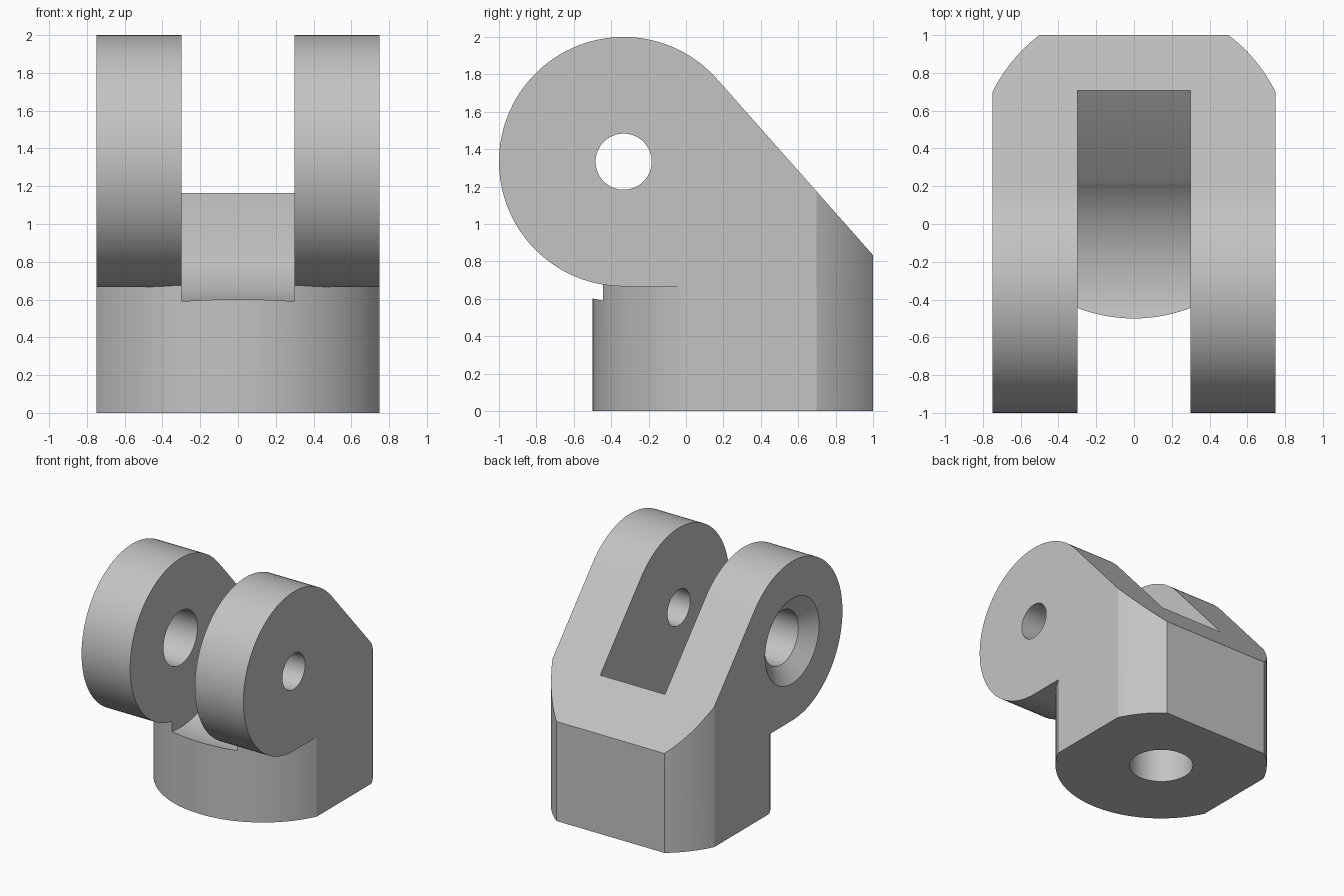
import bpy, bmesh, math
from mathutils import Vector

if "Cube" in bpy.data.objects:
    bpy.data.objects.remove(bpy.data.objects["Cube"], do_unlink=True)

# Main dimensions
EAR = Vector((-1 / 3, 4 / 3))      # pin centre (y, z)
EAR_R = 2 / 3
BASE = Vector((0, 1 / 3))          # round base centre (x, y)
BASE_R = 5 / 6
HALF_W, SLOT_HALF = 0.75, 0.3

metal = bpy.data.materials.new("plain grey")
metal.use_nodes = True
grey = (0.55, 0.55, 0.55, 1)
metal.diffuse_color = grey
metal.node_tree.nodes["Principled BSDF"].inputs["Base Color"].default_value = grey


def arc(centre, r, a0, a1, n=48):
    """Points on an arc, angles in degrees."""
    angles = [math.radians(a0 + (a1 - a0) * i / n) for i in range(n + 1)]
    return [(centre[0] + r * math.cos(a), centre[1] + r * math.sin(a)) for a in angles]


def finish(name, bm):
    bmesh.ops.recalc_face_normals(bm, faces=bm.faces)
    mesh = bpy.data.meshes.new(name)
    bm.to_mesh(mesh)
    bm.free()
    mesh.materials.append(metal)
    ob = bpy.data.objects.new(name, mesh)
    bpy.context.collection.objects.link(ob)
    return ob


def prism(name, pts, axis, lo, hi):
    """Extrude a flat outline along x (outline in y, z) or z (outline in x, y)."""
    bm = bmesh.new()
    place = (lambda p, t: (t, *p)) if axis == "x" else (lambda p, t: (*p, t))
    face = bm.faces.new([bm.verts.new(place(p, lo)) for p in pts])
    out = bmesh.ops.extrude_face_region(bm, geom=[face])
    shift = Vector(place((0, 0), hi - lo))
    moved = [v for v in out["geom"] if isinstance(v, bmesh.types.BMVert)]
    bmesh.ops.translate(bm, vec=shift, verts=moved)
    return finish(name, bm)


def lathe_x(name, steps, n=64):
    """Solid of revolution about the pin axis from (x, radius) steps."""
    bm = bmesh.new()
    rings = [[bm.verts.new((x, *p)) for p in arc(EAR, r, 0, 360, n)[:-1]] for x, r in steps]
    for a, b in zip(rings, rings[1:]):
        for i in range(n):
            j = (i + 1) % n
            bm.faces.new((a[i], a[j], b[j], b[i]))
    bm.faces.new(rings[0])
    bm.faces.new(rings[-1])
    return finish(name, bm)


def combine(target, tool, operation):
    mod = target.modifiers.new(operation.lower(), "BOOLEAN")
    mod.operation, mod.object, mod.solver = operation, tool, "EXACT"
    bpy.context.view_layer.objects.active = target
    bpy.ops.object.modifier_apply(modifier=mod.name)
    bpy.data.objects.remove(tool, do_unlink=True)


# Side profile: round ear, sloping back tangent to it, upright body
corner = Vector((1, 5 / 6))
d = corner - EAR
tangent = math.degrees(math.atan2(d.y, d.x) + math.acos(EAR_R / d.length))
ear_arc = arc(EAR, EAR_R, tangent, 270, 72)
beyond = corner + 0.1 * (corner - Vector(ear_arc[0]))
profile = ear_arc + [(0, EAR.y - EAR_R), (0, -0.1), (beyond.x, -0.1), tuple(beyond)]
clevis = prism("clevis_bracket", profile, "x", -0.8, 0.8)

# Rounded front of the base
combine(clevis, prism("base_front", arc(BASE, BASE_R, 180, 360, 64), "z", -0.1, 0.8), "UNION")

# Trim to the plan outline with rounded back corners
a0 = math.degrees(math.acos(HALF_W / BASE_R))
a1 = math.degrees(math.asin((1 - BASE.y) / BASE_R))
right_back = arc(BASE, BASE_R, a0, a1, 12)
left_back = [(-x, y) for x, y in reversed(right_back)]
plan = [(-HALF_W, -1.2), (HALF_W, -1.2)] + right_back + left_back
combine(clevis, prism("plan_trim", plan, "z", 0, 2.2), "INTERSECT")

# Slot between the ears: curved floor, then a ramp out through the back
ramp_low, ramp_high = Vector((0.228, 0.835)), Vector((0.71, 1.165))
v = ramp_low - EAR
floor = arc(EAR, v.length, 180, 360 + math.degrees(math.atan2(v.y, v.x)), 56)
ramp_end = ramp_high + 0.3 * (ramp_high - ramp_low)
slot = floor + [tuple(ramp_end), (ramp_end.x, 2.2), (floor[0][0], 2.2)]
combine(clevis, prism("slot_cutter", slot, "x", -SLOT_HALF, SLOT_HALF), "DIFFERENCE")

# Pin bore: countersunk wide hole in the right ear, narrow hole in the left
bore = [(-0.85, 0.489), (-0.65, 0.225), (0, 0.225), (0, 0.15), (0.85, 0.15)]
combine(clevis, lathe_x("bore_cutter", bore), "DIFFERENCE")

# Blind mounting hole in the underside
combine(clevis, prism("mount_hole_cutter", arc(BASE, 0.25, 0, 360, 64)[:-1], "z", -0.1, 0.5), "DIFFERENCE")

bpy.ops.object.select_all(action="DESELECT")
clevis.select_set(True)
bpy.context.view_layer.objects.active = clevis
bpy.ops.object.shade_smooth_by_angle(angle=math.radians(25))
